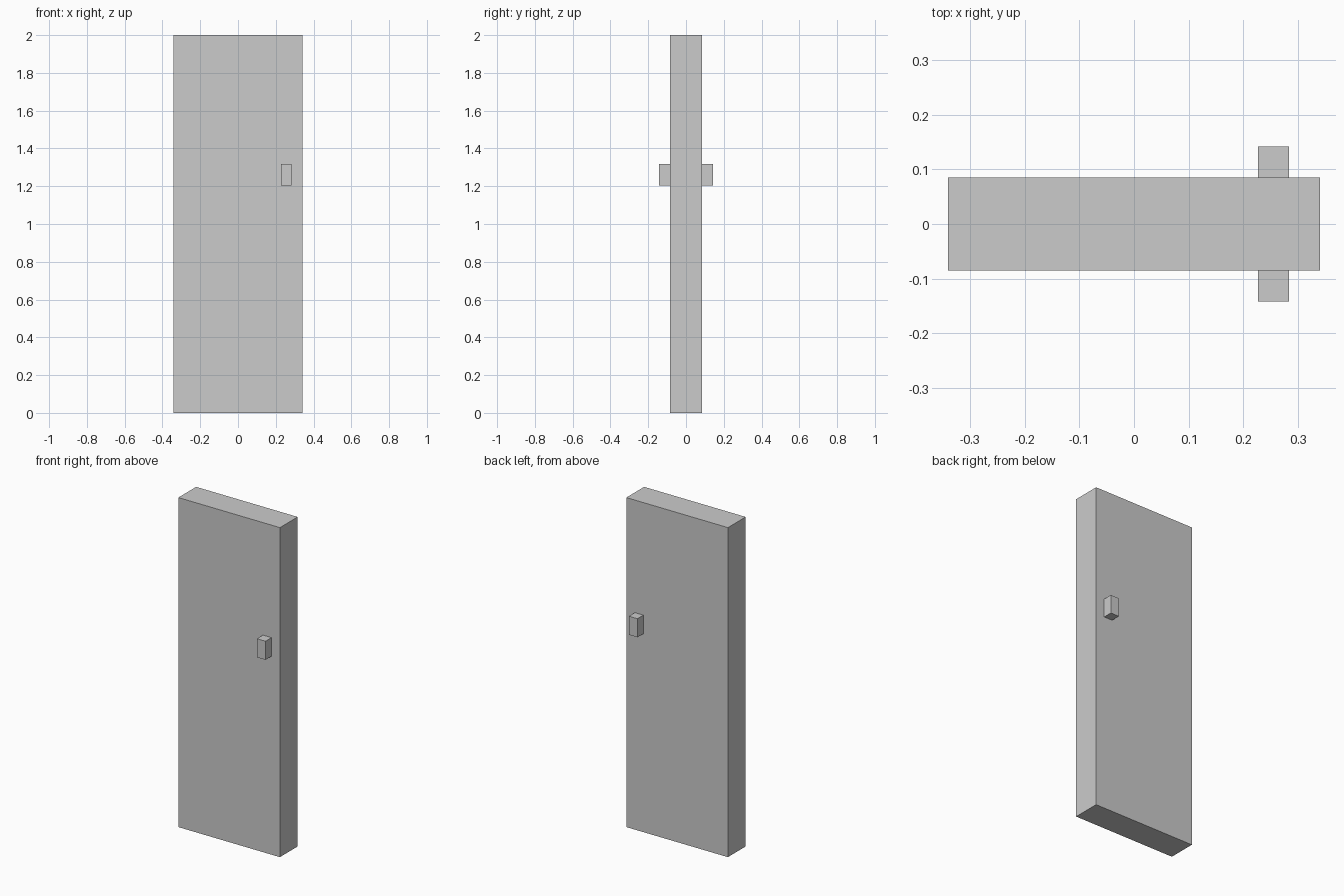
import bpy

if "Cube" in bpy.data.objects:
    bpy.data.objects.remove(bpy.data.objects["Cube"])


def box(name, lo, hi):
    """Axis-aligned box between two corners."""
    size = [b - a for a, b in zip(lo, hi)]
    centre = [(a + b) / 2 for a, b in zip(lo, hi)]
    bpy.ops.mesh.primitive_cube_add(size=1, location=centre)
    obj = bpy.context.object
    obj.name = name
    obj.scale = size
    bpy.ops.object.transform_apply(location=False, rotation=False, scale=True)
    return obj


HALF_W, HALF_T, HEIGHT = 0.341, 0.085, 2.0
HANDLE_DEPTH = 0.057

# Door slab
box("door_panel", (-HALF_W, -HALF_T, 0), (HALF_W, HALF_T, HEIGHT))

# One handle block on each face
for name, side in (("front_handle", -1), ("back_handle", 1)):
    y0, y1 = sorted((side * HALF_T, side * (HALF_T + HANDLE_DEPTH)))
    box(name, (0.227, y0, 1.204), (0.284, y1, 1.317))
